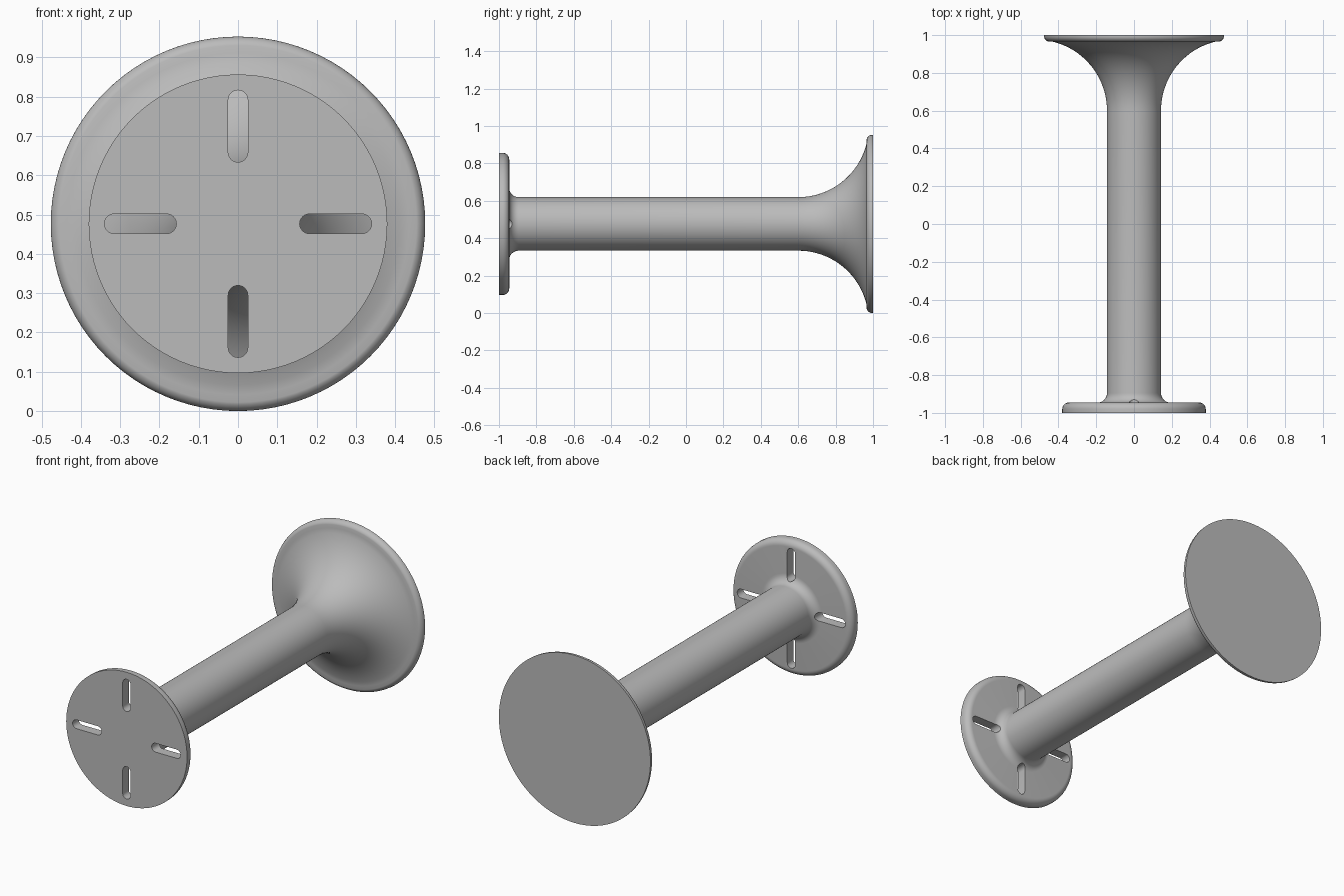
import bpy, bmesh
from math import sin, cos, pi, radians
from mathutils import Matrix

if "Cube" in bpy.data.objects:
    bpy.data.objects.remove(bpy.data.objects["Cube"], do_unlink=True)

AXIS_Z = 0.4765
SIDES = 96

grey = bpy.data.materials.new("light_grey")
grey.use_nodes = True
grey.diffuse_color = (0.5, 0.5, 0.5, 1)
grey.node_tree.nodes["Principled BSDF"].inputs["Base Color"].default_value = (0.5, 0.5, 0.5, 1)


def add_object(name, bm):
    bmesh.ops.recalc_face_normals(bm, faces=bm.faces)
    mesh = bpy.data.meshes.new(name)
    bm.to_mesh(mesh)
    bm.free()
    mesh.materials.append(grey)
    obj = bpy.data.objects.new(name, mesh)
    bpy.context.collection.objects.link(obj)
    return obj


def arc(cr, cy, radius, start, end, steps):
    """Points (radius, y) along an arc, angles in degrees."""
    angles = [radians(start + (end - start) * i / steps) for i in range(steps + 1)]
    return [(cr + radius * cos(a), cy + radius * sin(a)) for a in angles]


# Turned profile: front plate, fillet, shaft, flare and rounded rear rim
shaft_r, flare_r = 0.143, 0.376
profile = [(0.38, -1.0)]
profile += arc(0.345, -0.98, 0.035, 0, 90, 8)
profile += arc(shaft_r + 0.05, -0.895, 0.05, 270, 180, 8)
profile += arc(shaft_r + flare_r, 0.6, flare_r, 180, 103, 20)
profile += arc(0.4465, 0.995, 0.03, -75, 0, 6)
profile += [(AXIS_Z, 1.0)]

bm = bmesh.new()
rings = []
for r, y in profile:
    rings.append([bm.verts.new((r * cos(2 * pi * i / SIDES), y, AXIS_Z + r * sin(2 * pi * i / SIDES)))
                  for i in range(SIDES)])
for a, b in zip(rings, rings[1:]):
    for i in range(SIDES):
        j = (i + 1) % SIDES
        bm.faces.new((a[i], a[j], b[j], b[i]))
bm.faces.new(rings[0])
bm.faces.new(rings[-1])
body = add_object("flanged_spool", bm)

# Four round-ended slots through the front plate
half_w, inner, outer = 0.025, 0.182, 0.315
bm = bmesh.new()
for quarter in range(4):
    outline = arc(outer, 0, half_w, -90, 90, 12) + arc(inner, 0, half_w, 90, 270, 12)
    face = bm.faces.new([bm.verts.new((x, -1.1, z)) for x, z in outline])
    extruded = bmesh.ops.extrude_face_region(bm, geom=[face])["geom"]
    top = [v for v in extruded if isinstance(v, bmesh.types.BMVert)]
    bmesh.ops.translate(bm, verts=top, vec=(0, 0.25, 0))
    bmesh.ops.rotate(bm, verts=bm.verts, cent=(0, 0, 0), matrix=Matrix.Rotation(pi / 2, 3, "Y"))
bmesh.ops.translate(bm, verts=bm.verts, vec=(0, 0, AXIS_Z))
cutter = add_object("slot_cutter", bm)

bpy.ops.object.select_all(action="DESELECT")
body.select_set(True)
bpy.context.view_layer.objects.active = body
cut = body.modifiers.new("slots", "BOOLEAN")
cut.operation = "DIFFERENCE"
cut.solver = "EXACT"
cut.object = cutter
bpy.ops.object.modifier_apply(modifier=cut.name)
bpy.data.objects.remove(cutter, do_unlink=True)
bpy.ops.object.shade_smooth_by_angle(angle=radians(30))
